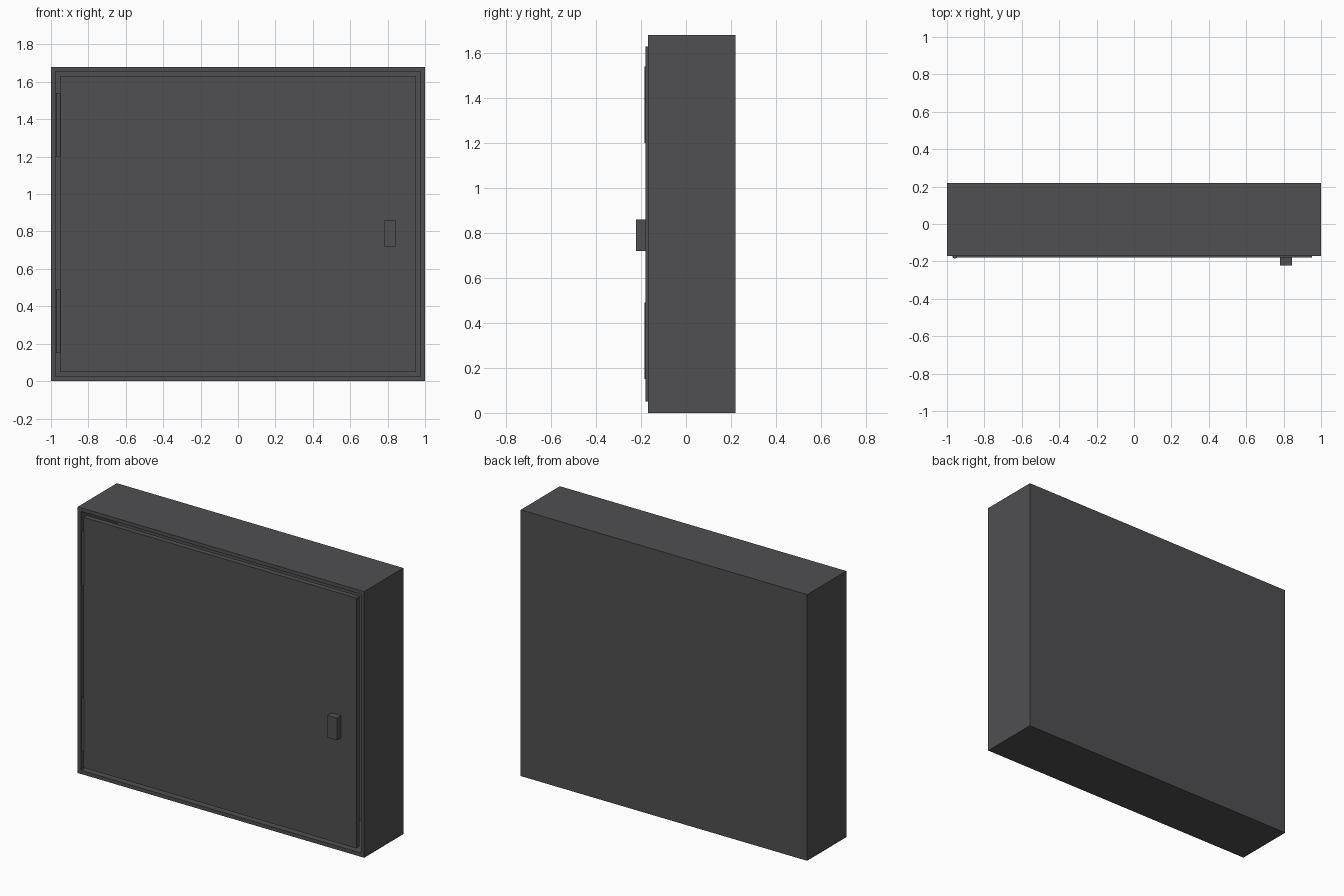
import bpy
import bmesh
from mathutils import Matrix, Vector

cube = bpy.data.objects.get("Cube")
if cube:
    bpy.data.objects.remove(cube, do_unlink=True)

# One dark grey painted metal
metal = bpy.data.materials.new("dark grey metal")
metal.use_nodes = True
colour = (0.08, 0.079, 0.085, 1)
metal.diffuse_color = colour
metal.node_tree.nodes["Principled BSDF"].inputs["Base Color"].default_value = colour


def add_object(name, bm):
    mesh = bpy.data.meshes.new(name)
    bm.normal_update()
    bm.to_mesh(mesh)
    bm.free()
    mesh.materials.append(metal)
    obj = bpy.data.objects.new(name, mesh)
    bpy.context.collection.objects.link(obj)
    return obj


def box_mesh(low, high):
    low, high = Vector(low), Vector(high)
    bm = bmesh.new()
    matrix = Matrix.Translation((low + high) / 2) @ Matrix.Diagonal((*(high - low), 1))
    bmesh.ops.create_cube(bm, size=1, matrix=matrix)
    return bm


# Cabinet: a closed box whose front is inset to a rim and pushed in
bm = box_mesh((-1, -0.17, 0), (1, 0.22, 1.68))
bm.normal_update()
front = min(bm.faces, key=lambda f: f.normal.y)
bmesh.ops.inset_region(bm, faces=[front], thickness=0.033)
hollow = bmesh.ops.extrude_face_region(bm, geom=[front])["geom"]
if front.is_valid:
    bmesh.ops.delete(bm, geom=[front], context="FACES_ONLY")
inner = [v for v in hollow if isinstance(v, bmesh.types.BMVert)]
bmesh.ops.translate(bm, verts=inner, vec=(0, 0.357, 0))
bmesh.ops.recalc_face_normals(bm, faces=bm.faces)
add_object("cabinet", bm)

# Door panel with a narrow gap around it, standing slightly proud
add_object("door", box_mesh((-0.952, -0.18, 0.05), (0.952, -0.147, 1.63)))

# Block handle
add_object("handle", box_mesh((0.78, -0.222, 0.72), (0.846, -0.178, 0.86)))

# Hinge barrels
for name, z in (("lower_hinge", 0.32), ("upper_hinge", 1.37)):
    bm = bmesh.new()
    bmesh.ops.create_cone(bm, cap_ends=True, segments=16, radius1=0.013, radius2=0.013,
                          depth=0.34, matrix=Matrix.Translation((-0.959, -0.171, z)))
    hinge = add_object(name, bm)
    bpy.ops.object.select_all(action="DESELECT")
    hinge.select_set(True)
    bpy.context.view_layer.objects.active = hinge
    bpy.ops.object.shade_smooth_by_angle()
